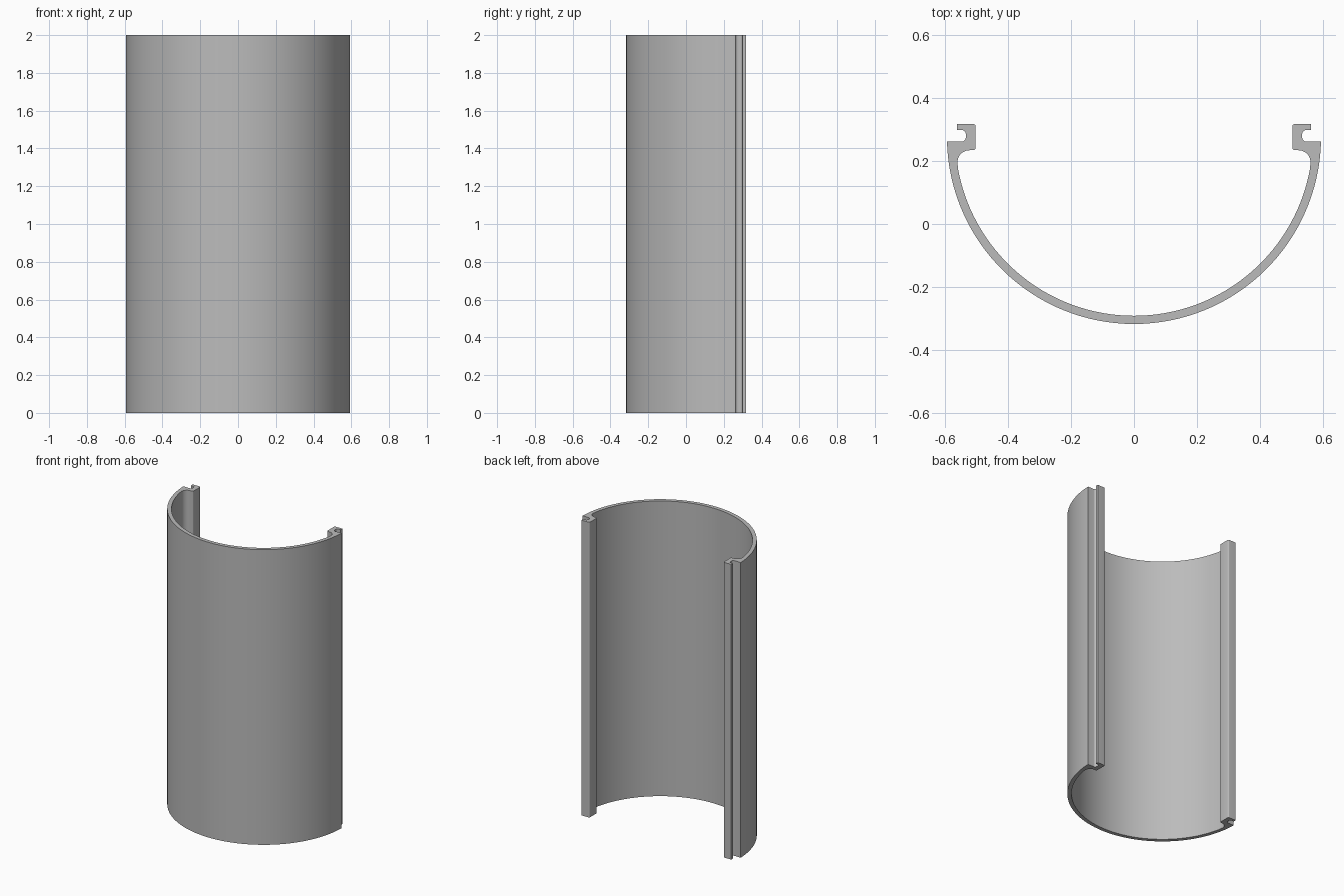
import bpy, bmesh
from math import sin, cos, pi, asin, radians
from mathutils import Vector

cube = bpy.data.objects.get("Cube")
if cube:
    bpy.data.objects.remove(cube, do_unlink=True)

HEIGHT = 2.0
CENTRE_Y = 0.276
OUTER_R, INNER_R = 0.593, 0.567


def arc(cx, cy, r, start, end, steps):
    """Points along an arc, angles in radians."""
    return [Vector((cx + r * cos(start + (end - start) * i / steps),
                    cy + r * sin(start + (end - start) * i / steps)))
            for i in range(steps + 1)]


def corner(cx, cy, r, start, end):
    return arc(cx, cy, r, radians(start), radians(end), 5)


# Half of the cross-section: outer wall, hooked rail, inner wall
outer_end = asin((0.261 - CENTRE_Y) / OUTER_R)
inner_end = asin((0.195 - CENTRE_Y) / INNER_R)
half = arc(0, CENTRE_Y, OUTER_R, -pi / 2, outer_end, 32)
half += corner(0.547, 0.275, 0.014, 270, 180)      # groove floor
half += corner(0.547, 0.284, 0.014, 180, 90)       # groove roof
half += [Vector((0.561, 0.298)), Vector((0.561, 0.317))]
half += corner(0.510, 0.309, 0.008, 90, 180)       # rail back edge
half += corner(0.510, 0.242, 0.008, 180, 270)      # rail front edge
half += corner(0.521, 0.195, 0.039, 90, 0)         # fillet to the wall
half += arc(0, CENTRE_Y, INNER_R, inner_end, -pi / 2, 32)[1:]

# Strips between mirrored halves: the full outline runs out and back
mirrored = [Vector((-p.x, p.y)) for p in reversed(half[1:-1])]
outline = half + mirrored

bm = bmesh.new()
base = bm.faces.new([bm.verts.new((p.x, p.y, 0)) for p in outline])
top = bmesh.ops.extrude_face_region(bm, geom=[base])
bmesh.ops.translate(bm, vec=(0, 0, HEIGHT),
                    verts=[v for v in top["geom"] if isinstance(v, bmesh.types.BMVert)])
bmesh.ops.recalc_face_normals(bm, faces=bm.faces)
# Split the concave end caps cleanly
bmesh.ops.triangulate(bm, faces=[f for f in bm.faces if len(f.verts) > 4])

mesh = bpy.data.meshes.new("curved_cover")
bm.to_mesh(mesh)
bm.free()
cover = bpy.data.objects.new("curved_cover", mesh)
bpy.context.collection.objects.link(cover)

# Plain grey finish
grey = bpy.data.materials.new("plain_grey")
grey.use_nodes = True
colour = (0.5, 0.5, 0.5, 1)
grey.diffuse_color = colour
grey.node_tree.nodes["Principled BSDF"].inputs["Base Color"].default_value = colour
mesh.materials.append(grey)

bpy.ops.object.select_all(action="DESELECT")
cover.select_set(True)
bpy.context.view_layer.objects.active = cover
bpy.ops.object.shade_smooth_by_angle(angle=radians(30))
